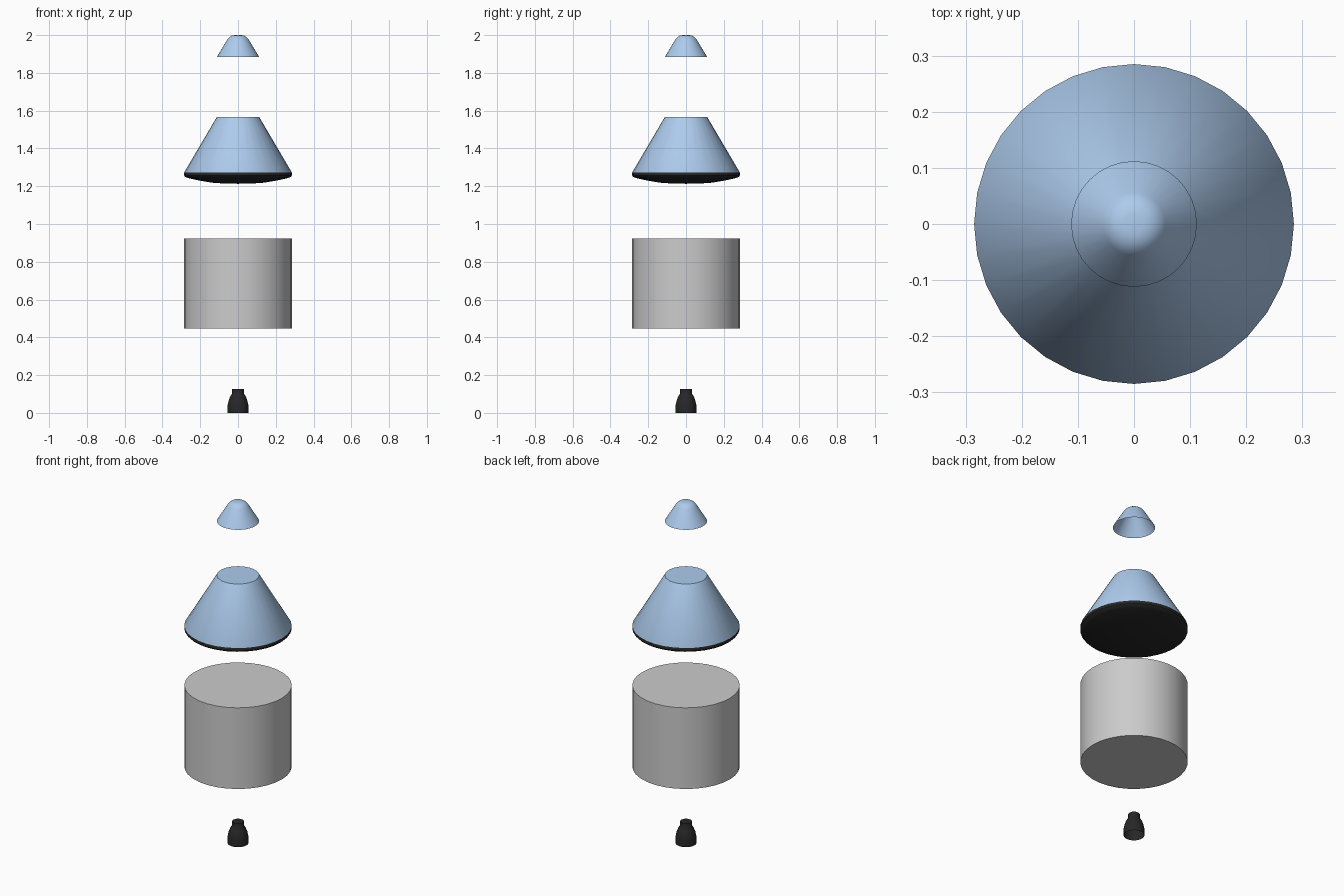
import bpy, bmesh
from math import sin, cos, pi, radians

if "Cube" in bpy.data.objects:
    bpy.data.objects.remove(bpy.data.objects["Cube"])

SIDES = 32


def material(name, rgb):
    m = bpy.data.materials.new(name)
    m.diffuse_color = (*rgb, 1)
    m.use_nodes = True
    m.node_tree.nodes["Principled BSDF"].inputs["Base Color"].default_value = m.diffuse_color
    return m


def lathe(name, sections):
    """Revolve (r, z) profiles listed bottom to top; each section is (profile, material)."""
    bm = bmesh.new()
    mats = []
    for profile, mat in sections:
        if mat and mat not in mats:
            mats.append(mat)
        index = mats.index(mat) if mat else 0
        rings = []
        for r, z in profile:
            n = SIDES if r > 0 else 1
            rings.append([bm.verts.new((r * cos(2 * pi * i / SIDES),
                                        r * sin(2 * pi * i / SIDES), z)) for i in range(n)])
        for a, b in zip(rings, rings[1:]):
            for i in range(SIDES):
                j = (i + 1) % SIDES
                if len(a) == 1:
                    f = bm.faces.new((a[0], b[j], b[i]))
                elif len(b) == 1:
                    f = bm.faces.new((a[i], a[j], b[0]))
                else:
                    f = bm.faces.new((a[i], a[j], b[j], b[i]))
                f.material_index = index
    bmesh.ops.remove_doubles(bm, verts=bm.verts, dist=1e-5)
    mesh = bpy.data.meshes.new(name)
    bm.to_mesh(mesh)
    bm.free()
    for mat in mats:
        mesh.materials.append(mat)
    ob = bpy.data.objects.new(name, mesh)
    bpy.context.collection.objects.link(ob)
    bpy.ops.object.select_all(action='DESELECT')
    ob.select_set(True)
    bpy.context.view_layer.objects.active = ob
    bpy.ops.object.shade_smooth_by_angle(angle=radians(35))
    return ob


blue = material("pale_blue", (0.42, 0.60, 0.85))
black = material("charred_black", (0.02, 0.02, 0.02))

# Engine bell, open at the bottom
lathe("engine_nozzle", [([(0.055, 0), (0.055, 0.04), (0.05, 0.064), (0.042, 0.085),
                          (0.031, 0.103), (0.031, 0.127), (0, 0.127)], black)])

# Cylindrical service module
lathe("service_module", [([(0, 0.448), (0.285, 0.448), (0.285, 0.923), (0, 0.923)], None)])

# Crew capsule: shallow dished heat shield under a truncated cone
shield = [(0, 1.213), (0.07, 1.214), (0.14, 1.219), (0.21, 1.231), (0.26, 1.242),
          (0.278, 1.248), (0.285, 1.256), (0.285, 1.273)]
cone = [(0.285, 1.273), (0.112, 1.567), (0, 1.567)]
lathe("crew_capsule", [(shield, black), (cone, blue)])

# Rounded nose cap, open underneath
lathe("nose_cap", [([(0.112, 1.884), (0.056, 1.977), (0.047, 1.988), (0.033, 1.997),
                     (0.018, 2.0), (0, 2.0)], blue)])
